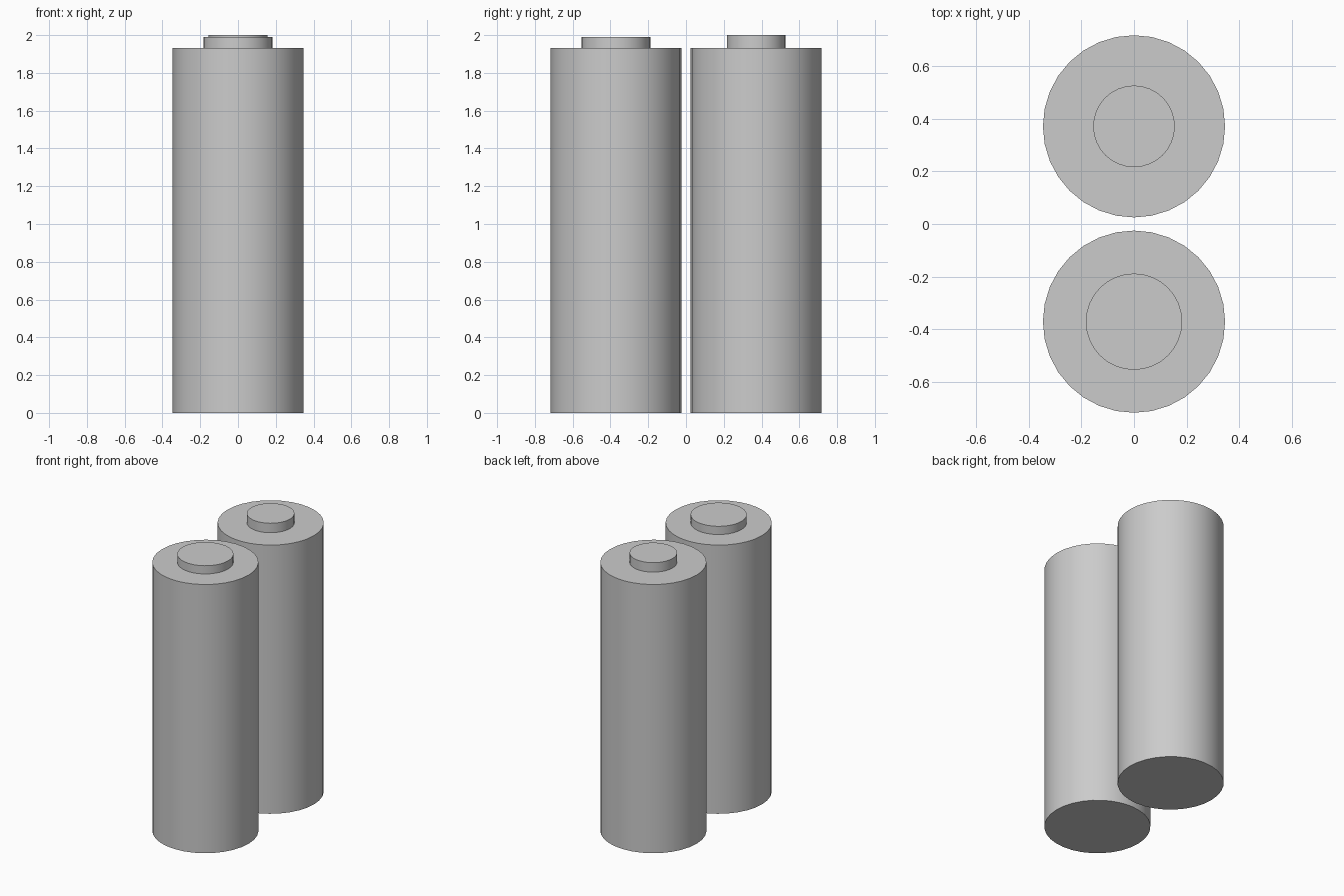
import bpy

if "Cube" in bpy.data.objects:
    bpy.data.objects.remove(bpy.data.objects["Cube"])

SIDES = 32
BODY_RADIUS, BODY_HEIGHT, OFFSET = 0.346, 1.932, 0.371


def cylinder(name, radius, y, bottom, top):
    bpy.ops.mesh.primitive_cylinder_add(
        vertices=SIDES, radius=radius, depth=top - bottom,
        location=(0, y, (bottom + top) / 2))
    obj = bpy.context.object
    obj.name = name
    bpy.ops.object.shade_smooth_by_angle()
    return obj


# Two battery cells side by side, each with its own terminal size
for label, y, terminal_radius, terminal_top in (
        ("front", -OFFSET, 0.183, 1.991),
        ("back", OFFSET, 0.155, 2.0)):
    # Cell casing
    cylinder(label + "_battery_body", BODY_RADIUS, y, 0, BODY_HEIGHT)
    # Raised terminal on top
    cylinder(label + "_battery_terminal", terminal_radius, y, BODY_HEIGHT, terminal_top)
